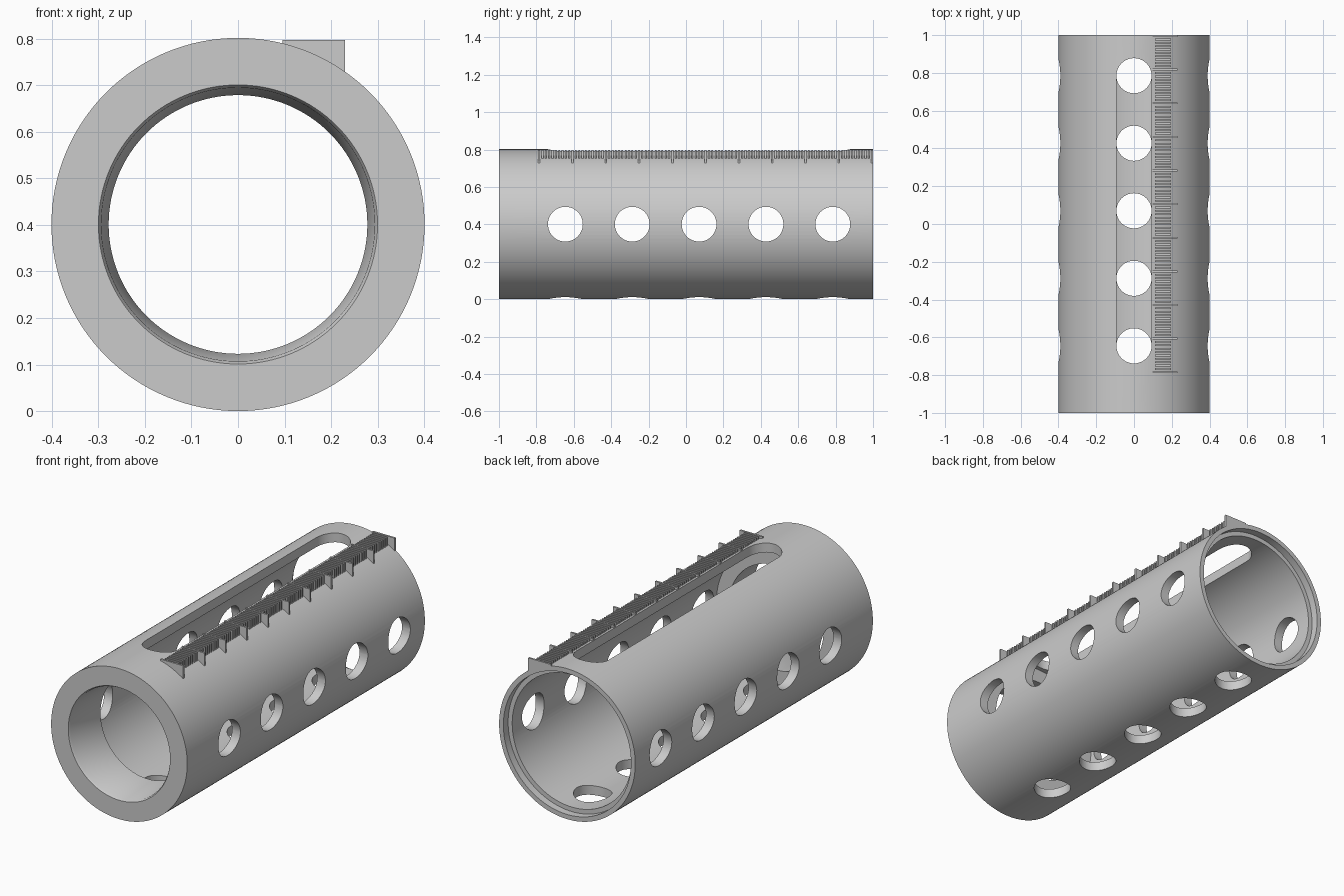
import bpy, bmesh, math
from mathutils import Matrix, Vector

cube = bpy.data.objects.get("Cube")
if cube:
    bpy.data.objects.remove(cube, do_unlink=True)

R = 0.401            # outer radius, also the height of the axis
HOLE = 0.093
HOLE_Y = [-0.645 + 0.3575 * i for i in range(5)]

grey = bpy.data.materials.new("plain grey")
grey.use_nodes = True
colour = (0.6, 0.6, 0.6, 1)
grey.diffuse_color = colour
grey.node_tree.nodes["Principled BSDF"].inputs["Base Color"].default_value = colour


def add_object(name, bm):
    bmesh.ops.recalc_face_normals(bm, faces=bm.faces)
    mesh = bpy.data.meshes.new(name)
    bm.to_mesh(mesh)
    bm.free()
    mesh.materials.append(grey)
    obj = bpy.data.objects.new(name, mesh)
    bpy.context.collection.objects.link(obj)
    return obj


def revolve(name, profile, steps=128):
    """Turn a closed (radius, y) outline about the lengthwise axis."""
    bm = bmesh.new()
    rings = []
    for i in range(steps):
        a = math.tau * i / steps
        rings.append([bm.verts.new((r * math.sin(a), y, R + r * math.cos(a)))
                      for r, y in profile])
    n = len(profile)
    for i in range(steps):
        a, b = rings[i], rings[(i + 1) % steps]
        for j in range(n):
            k = (j + 1) % n
            bm.faces.new((a[j], a[k], b[k], b[j]))
    return add_object(name, bm)


def prism(bm, outline, shift):
    """Extrude a closed outline of 3D points along a vector."""
    face = bm.faces.new([bm.verts.new(p) for p in outline])
    out = bmesh.ops.extrude_face_region(bm, geom=[face])
    verts = [v for v in out["geom"] if isinstance(v, bmesh.types.BMVert)]
    bmesh.ops.translate(bm, verts=verts, vec=shift)


def cut(target, cutter):
    cutter.hide_render = True
    mod = target.modifiers.new("cut", "BOOLEAN")
    mod.object = cutter
    mod.operation = "DIFFERENCE"
    mod.solver = "EXACT"
    bpy.context.view_layer.objects.active = target
    bpy.ops.object.modifier_apply(modifier=mod.name)
    bpy.data.objects.remove(cutter, do_unlink=True)


# Tube: thick tapered collar in front, thin wall, stepped recess at the back
tube = revolve("tube", [
    (R, -1), (R, 1), (0.376, 1), (0.376, 0.96), (0.352, 0.96),
    (0.352, -0.76), (0.278, -0.76), (0.294, -0.99), (0.3, -1)])

# Round holes through both sides
bm = bmesh.new()
for y in HOLE_Y:
    bmesh.ops.create_cone(
        bm, cap_ends=True, segments=48, radius1=HOLE, radius2=HOLE, depth=1,
        matrix=Matrix.Translation((0, y, R)) @ Matrix.Rotation(math.pi / 2, 4, "Y"))
cut(tube, add_object("side_hole_cutter", bm))

# Round holes along the bottom
bm = bmesh.new()
for y in HOLE_Y:
    bmesh.ops.create_cone(
        bm, cap_ends=True, segments=48, radius1=HOLE, radius2=HOLE, depth=0.3,
        matrix=Matrix.Translation((0, y, 0)))
cut(tube, add_object("bottom_hole_cutter", bm))

# Long round-ended slot along the top
bm = bmesh.new()
outline = []
for end, start in ((HOLE_Y[-1], 0), (HOLE_Y[0], math.pi)):
    for i in range(25):
        a = start + math.pi * i / 24
        outline.append((HOLE * math.cos(a), end + HOLE * math.sin(a), R + 0.2))
prism(bm, outline, Vector((0, 0, 0.4)))
cut(tube, add_object("slot_cutter", bm))

bpy.ops.object.select_all(action="DESELECT")
tube.select_set(True)
bpy.context.view_layer.objects.active = tube
bpy.ops.object.shade_smooth_by_angle(angle=math.radians(30))


# Scale: rows of upright marks whose feet sink into the tube
def surface(x):
    return R + math.sqrt(R * R - x * x)


def marks(name, x0, x1, thick, ys):
    bm = bmesh.new()
    top = 0.798
    for y in ys:
        y0 = y - thick / 2
        prism(bm, [(x0, y0, top), (x1, y0, top),
                   (x1, y0, surface(x1) - 0.01), (x0, y0, surface(x0) - 0.01)],
              Vector((0, thick, 0)))
    return add_object(name, bm)


STEP = 0.0178
FIRST = -0.785
marks("scale_short_marks", 0.11, 0.195, 0.009,
      [FIRST + STEP * i for i in range(100) if i % 10])
marks("scale_long_marks", 0.096, 0.23, 0.01,
      [FIRST + STEP * 10 * i for i in range(11)])
